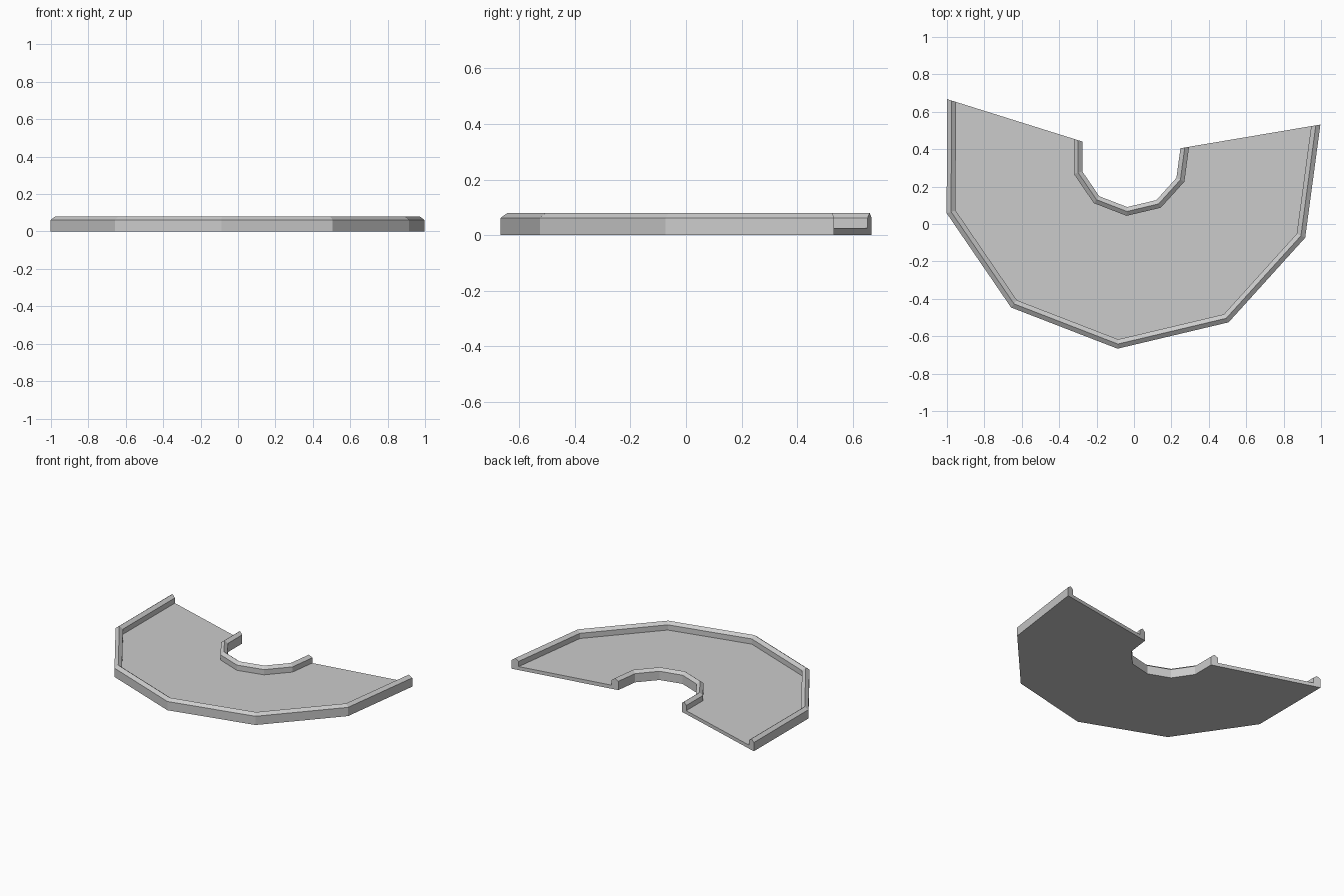
import bpy, bmesh, math

if "Cube" in bpy.data.objects:
    bpy.data.objects.remove(bpy.data.objects["Cube"])

CENTRE = (-0.018, 0.36)
START, STEP, SECTIONS = 162.6, 34.5, 6
R_IN, R_OUT = 0.27, 1.029
LIP_IN, LIP_OUT = 0.047, 0.05
FLOOR, SHOULDER, RIDGE = 0.025, 0.062, 0.08

# Channel cross-section (radius, height): floor with a ridged lip on each side
profile = [
    (R_OUT, 0), (R_OUT, SHOULDER), (R_OUT - LIP_OUT / 2, RIDGE),
    (R_OUT - LIP_OUT, SHOULDER), (R_OUT - LIP_OUT, FLOOR),
    (R_IN + LIP_IN, FLOOR), (R_IN + LIP_IN, SHOULDER),
    (R_IN + LIP_IN / 2, RIDGE), (R_IN, SHOULDER), (R_IN, 0),
]

# Sweep the profile around the faceted arc
bm = bmesh.new()
rings = []
for i in range(SECTIONS + 1):
    a = math.radians(START + STEP * i)
    rings.append([bm.verts.new((CENTRE[0] + r * math.cos(a),
                                CENTRE[1] + r * math.sin(a), z))
                  for r, z in profile])
n = len(profile)
for a, b in zip(rings, rings[1:]):
    for j in range(n):
        k = (j + 1) % n
        bm.faces.new((a[j], a[k], b[k], b[j]))

# End caps
bm.faces.new(rings[0])
bm.faces.new(rings[-1][::-1])
bmesh.ops.recalc_face_normals(bm, faces=bm.faces)

mesh = bpy.data.meshes.new("curved_track")
bm.to_mesh(mesh)
bm.free()
track = bpy.data.objects.new("curved_track", mesh)
bpy.context.collection.objects.link(track)
